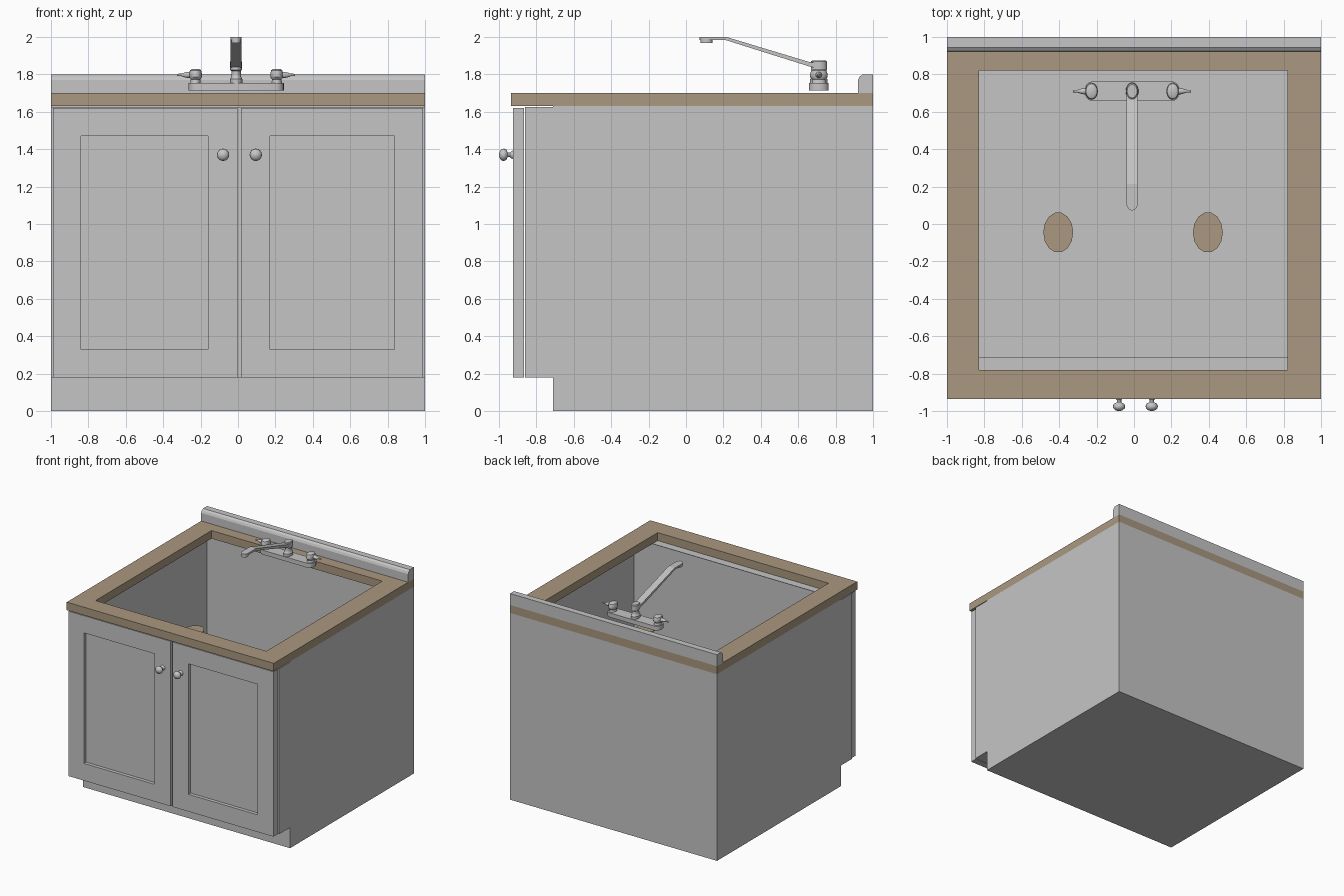
import bpy, bmesh, math
from mathutils import Matrix, Vector

if "Cube" in bpy.data.objects:
    bpy.data.objects.remove(bpy.data.objects["Cube"])


def material(name, rgb):
    m = bpy.data.materials.new(name)
    m.diffuse_color = (*rgb, 1)
    m.use_nodes = True
    m.node_tree.nodes["Principled BSDF"].inputs["Base Color"].default_value = m.diffuse_color
    return m


GREY = material("light_grey", (0.56, 0.56, 0.56))
BROWN = material("tan_brown", (0.40, 0.315, 0.215))


def finish(name, bm, mat, smooth=False):
    bmesh.ops.recalc_face_normals(bm, faces=bm.faces[:])
    me = bpy.data.meshes.new(name)
    bm.to_mesh(me)
    bm.free()
    me.materials.append(mat)
    ob = bpy.data.objects.new(name, me)
    bpy.context.collection.objects.link(ob)
    if smooth:
        bpy.ops.object.select_all(action='DESELECT')
        ob.select_set(True)
        bpy.context.view_layer.objects.active = ob
        bpy.ops.object.shade_smooth_by_angle(angle=math.radians(40))
    return ob


def box_bm(x0, x1, y0, y1, z0, z1):
    bm = bmesh.new()
    m = Matrix.Translation(((x0 + x1) / 2, (y0 + y1) / 2, (z0 + z1) / 2)) @ \
        Matrix.Diagonal((x1 - x0, y1 - y0, z1 - z0, 1))
    bmesh.ops.create_cube(bm, size=1, matrix=m)
    return bm


def prism(name, pts, offset, mat, smooth=False):
    """Extrude a closed 3D outline along offset."""
    bm = bmesh.new()
    f = bm.faces.new([bm.verts.new(p) for p in pts])
    r = bmesh.ops.extrude_face_region(bm, geom=[f])
    bmesh.ops.translate(bm, vec=offset, verts=[v for v in r["geom"] if isinstance(v, bmesh.types.BMVert)])
    # the starting face is kept as the end cap
    return finish(name, bm, mat, smooth)


def lathe(name, profile, matrix, mat=GREY, n=20):
    """Spin (radius, height) pairs round local z, then place with matrix."""
    bm = bmesh.new()
    rings = [[bm.verts.new(matrix @ Vector((r * math.cos(2 * math.pi * i / n),
                                            r * math.sin(2 * math.pi * i / n), h)))
              for i in range(n)] for r, h in profile]
    for a, b in zip(rings, rings[1:]):
        for i in range(n):
            j = (i + 1) % n
            bm.faces.new((a[i], a[j], b[j], b[i]))
    bm.faces.new(rings[0])
    bm.faces.new(rings[-1])
    return finish(name, bm, mat, True)


# Open-topped cabinet shell, with the floor visible through the counter opening
bm = box_bm(-1, 1, -0.71, 1, 0, 1.63)
bmesh.ops.delete(bm, geom=[f for f in bm.faces if f.calc_center_median().z > 1.6], context='FACES')
finish("cabinet_shell", bm, GREY)

# Front frame overhanging the toe kick
finish("cabinet_front_frame", box_bm(-1, 1, -0.86, -0.71, 0.18, 1.625), GREY)

# Countertop with rectangular opening
bm = bmesh.new()


def rect(x0, x1, y0, y1, z):
    return [bm.verts.new(p) for p in ((x0, y0, z), (x1, y0, z), (x1, y1, z), (x0, y1, z))]


outer, inner = (-1, 1, -0.935, 1), (-0.83, 0.82, -0.78, 0.82)
loops = [rect(*outer, 1.70), rect(*outer, 1.63), rect(*inner, 1.63), rect(*inner, 1.70)]
for k in range(4):
    a, b = loops[k], loops[(k + 1) % 4]
    for i in range(4):
        j = (i + 1) % 4
        bm.faces.new((a[i], a[j], b[j], b[i]))
finish("countertop", bm, BROWN)

# Backsplash with eased front edge
prism("backsplash", [(-1, y, z) for y, z in ((0.92, 1.70), (0.92, 1.77), (0.928, 1.788),
                                            (0.945, 1.80), (1, 1.80), (1, 1.70))],
      (2, 0, 0), GREY)

# Doors with recessed panels, and their knobs
for side, x0, x1, p0, p1, kx in (("left", -0.99, -0.003, -0.84, -0.16, -0.08),
                                 ("right", 0.016, 0.99, 0.17, 0.837, 0.095)):
    bm = box_bm(x0, x1, -0.925, -0.867, 0.18, 1.62)
    front = min(bm.faces, key=lambda f: f.calc_center_median().y)
    bmesh.ops.inset_individual(bm, faces=[front], thickness=0.1)
    cx, cz = (x0 + x1) / 2, 0.9
    for v in front.verts:
        v.co.x = p0 if v.co.x < cx else p1
        v.co.z = 0.33 if v.co.z < cz else 1.47
    r = bmesh.ops.extrude_discrete_faces(bm, faces=[front])
    panel = r["faces"][0]
    bmesh.ops.translate(bm, vec=(0, 0.03, 0), verts=panel.verts[:])
    # walls of the recess
    rim = [e for e in bm.edges if e.is_boundary]
    if rim:
        bmesh.ops.bridge_loops(bm, edges=rim)
    finish(side + "_door", bm, GREY)
    lathe(side + "_knob", [(0.022, 0), (0.020, 0.008), (0.012, 0.016), (0.012, 0.028), (0.027, 0.036),
                           (0.033, 0.048), (0.031, 0.060), (0.020, 0.070), (0.006, 0.075)],
          Matrix.Translation((kx, -0.925, 1.37)) @ Matrix.Rotation(math.pi / 2, 4, 'X'), n=16)

# Drain discs
for side, x in (("left", -0.405), ("right", 0.395)):
    lathe(side + "_drain", [(1, -0.005), (1, 0)],
          Matrix.Translation((x, -0.045, 1.27)) @ Matrix.Diagonal((0.08, 0.108, 1, 1)), BROWN, 14)

# Faucet deck plate with rounded ends
FX, FY = -0.01, 0.71
ends = []
for s, a0 in ((1, -90), (-1, 90)):
    for i in range(9):
        a = math.radians(a0 + i * 22.5)
        ends.append((FX + s * 0.215 + 0.04 * math.cos(a), FY + 0.052 * math.sin(a), 1.715))
prism("faucet_plate", ends, (0, 0, 0.038), GREY, True)

# Oval faucet column and cap
OVAL = Matrix.Diagonal((0.74, 1, 1, 1))
lathe("faucet_column", [(0.046, 1.753), (0.046, 1.775), (0.038, 1.782), (0.034, 1.80), (0.034, 1.818),
                        (0.043, 1.824), (0.043, 1.868), (0.036, 1.874)],
      Matrix.Translation((FX, FY, 0)) @ OVAL)

# Valves with outward levers
for side, s in (("left", -1), ("right", 1)):
    x = FX + s * 0.217
    lathe(side + "_valve", [(0.038, 1.753), (0.034, 1.772), (0.046, 1.785), (0.046, 1.805),
                            (0.040, 1.822), (0.028, 1.828)],
          Matrix.Translation((x, FY, 0)) @ OVAL)
    lathe(side + "_lever", [(0.014, 0), (0.017, 0.04), (0.014, 0.055), (0.007, 0.075), (0.006, 0.098)],
          Matrix.Translation((x, FY, 1.797)) @ Matrix.Rotation(s * math.pi / 2, 4, 'Y'), n=12)

# Rising spout and nozzle
prism("spout", [(FX - 0.03, y, z) for y, z in ((0.71, 1.832), (0.66, 1.842), (0.21, 1.984), (0.11, 1.984),
                                              (0.11, 2.0), (0.215, 2.0), (0.66, 1.866), (0.71, 1.858))],
      (0.06, 0, 0), GREY)
lathe("spout_tip", [(0.03, 1.984), (0.03, 2.0)],
      Matrix.Translation((FX, 0.11, 0)) @ Matrix.Diagonal((1, 1.25, 1, 1)))
lathe("nozzle", [(0.026, 1.969), (0.026, 1.986)],
      Matrix.Translation((FX, 0.11, 0)) @ Matrix.Diagonal((1, 1.25, 1, 1)))
